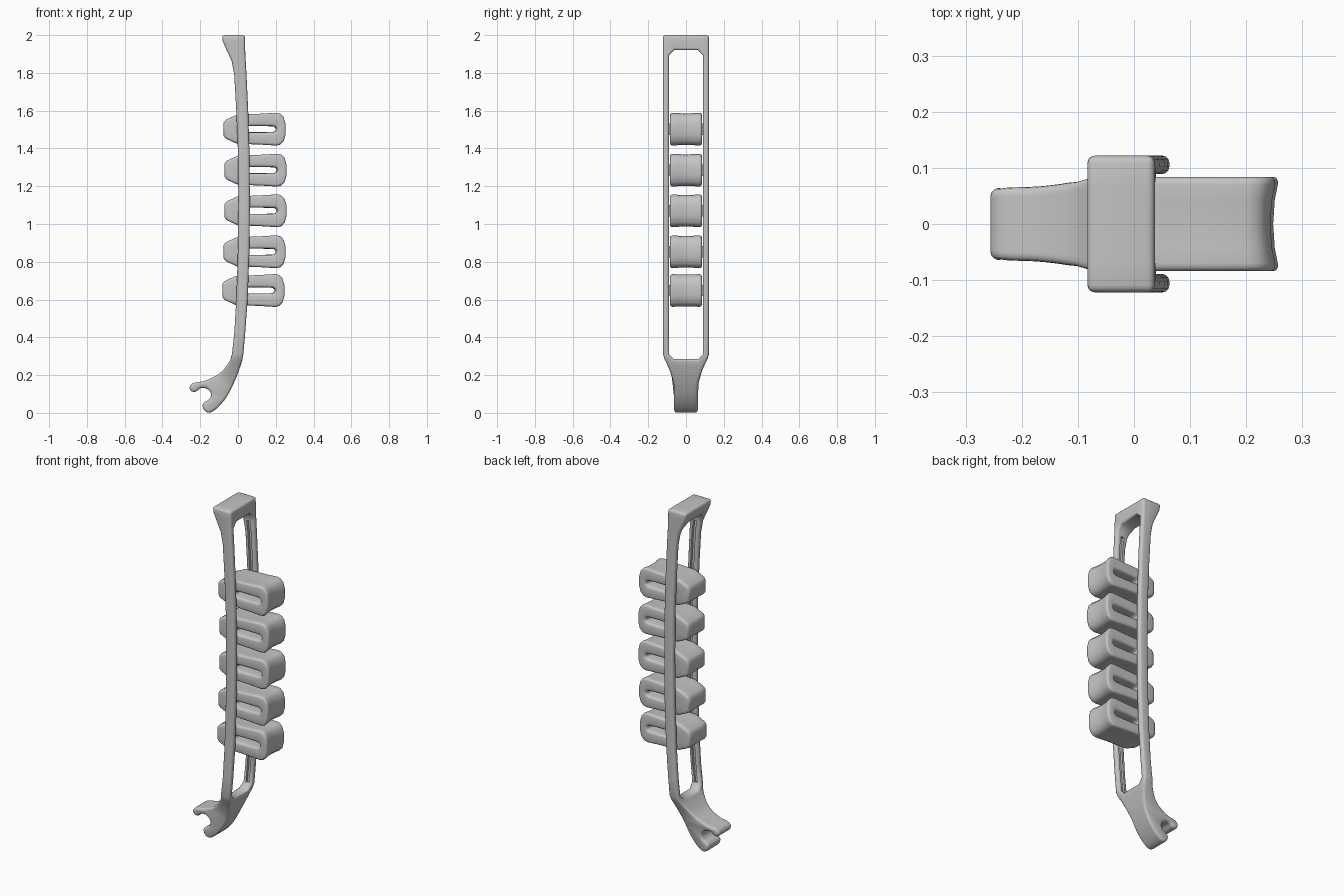
import bpy, bmesh, math
from mathutils import Vector

if "Cube" in bpy.data.objects:
    bpy.data.objects.remove(bpy.data.objects["Cube"], do_unlink=True)

grey = bpy.data.materials.new("plain grey")
grey.use_nodes = True
grey.diffuse_color = (0.55, 0.55, 0.55, 1)
grey.node_tree.nodes["Principled BSDF"].inputs["Base Color"].default_value = (0.55, 0.55, 0.55, 1)


def build(name, cells, place):
    """Join prisms: each cell is a side-view polygon plus the y columns it fills."""
    bm = bmesh.new()
    verts, faces = {}, {}

    def key(p, col):
        k = (round(p[0], 5), round(p[1], 5), col)
        if k not in verts:
            verts[k] = bm.verts.new(place(p, col))
        return k

    def face(keys):
        tag = frozenset(keys)
        if tag in faces:
            faces[tag] = None          # shared by two cells, so interior
        else:
            faces[tag] = keys

    for poly, cols in cells:
        for c in cols:
            face([key(p, c) for p in poly])
            face([key(p, c + 1) for p in poly])
            for p, q in zip(poly, poly[1:] + poly[:1]):
                face([key(p, c), key(q, c), key(q, c + 1), key(p, c + 1)])
    for keys in faces.values():
        if keys:
            bm.faces.new([verts[k] for k in keys])
    bmesh.ops.delete(bm, geom=[v for v in bm.verts if not v.link_faces], context='VERTS')
    bmesh.ops.recalc_face_normals(bm, faces=bm.faces)
    mesh = bpy.data.meshes.new(name)
    bm.to_mesh(mesh)
    bm.free()
    mesh.materials.append(grey)
    ob = bpy.data.objects.new(name, mesh)
    bpy.context.collection.objects.link(ob)
    return ob


def add_bevel(ob, width):
    m = ob.modifiers.new("rounded edges", 'BEVEL')
    m.width, m.segments = width, 3
    m.limit_method, m.angle_limit = 'ANGLE', math.radians(55)
    m.use_clamp_overlap = False


def bake(ob):
    dg = bpy.context.evaluated_depsgraph_get()
    mesh = bpy.data.meshes.new_from_object(ob.evaluated_get(dg))
    ob.modifiers.clear()
    ob.data = mesh
    bpy.ops.object.select_all(action='DESELECT')
    ob.select_set(True)
    bpy.context.view_layer.objects.active = ob
    bpy.ops.object.shade_smooth_by_angle(angle=math.radians(50))


def spline(pts, steps=3):
    """Smooth curve through the points."""
    out = []
    v = [Vector(p) for p in [pts[0]] + pts + [pts[-1]]]
    for a, b, c, d in zip(v, v[1:], v[2:], v[3:]):
        for i in range(steps):
            t = i / steps
            out.append(tuple(0.5 * (2 * b + (c - a) * t + (2 * a - 5 * b + 4 * c - d) * t * t
                                    + (3 * b - a - 3 * c + d) * t ** 3)))
    return out + [pts[-1]]


# Frame: curved bar with a long window, ending in an open hook
TOP, BOTTOM = 1.92, 0.285
rows = [(2, -.085, .037), (1.965, -.08, .037), (TOP, -.06, .038), (1.895, -.048, .039),
        (1.86, -.033, .041), (1.79, -.02, .045), (1.6, -.009, .054), (1.4, -.001, .06),
        (1.13, .002, .063), (.85, -.001, .06), (.6, -.009, .051), (.42, -.02, .038),
        (.31, -.032, .028), (BOTTOM, -.038, .024)]
stations = [((l, z), (r, z)) for z, l, r in rows]
stations += [((-.053, .26), (.014, .25)), ((-.08, .225), (-.004, .2)), ((-.11, .2), (-.025, .15))]
hook = [(-.11, .2), (-.15, .18), (-.185, .167), (-.225, .161), (-.248, .15), (-.256, .132),
        (-.245, .114), (-.222, .113), (-.2, .13), (-.17, .13), (-.148, .113), (-.143, .09),
        (-.155, .07), (-.178, .056), (-.188, .04), (-.18, .016), (-.16, .002),
        (-.135, .007), (-.1, .035), (-.06, .085), (-.025, .15)]


def half_width(z):
    t = min(max((z - .13) / .17, 0), 1)
    return .062 + .06 * t ** 1.6


def place_frame(p, col):
    x, z = p
    w = half_width(z)
    inner = .064 if z >= TOP or abs(z - BOTTOM) < .001 else .73 * w
    return x, (-w, -inner, inner, w)[col], z


cells = []
for (a, b), (c, d) in zip(stations, stations[1:]):
    in_window = a[1] <= TOP and c[1] >= BOTTOM
    cells.append(([a, b, d, c], (0, 2) if in_window else (0, 1, 2)))
cells.append((spline(hook), (0, 1, 2)))
frame = build("frame", cells, place_frame)
add_bevel(frame, .013)

# Guide grooves along the inner faces of both rails
mids = [((l + r) / 2, z) for z, l, r in rows if .3 < z < 1.87]
groove_cells = [([(x - .01, z), (x + .01, z), (u + .01, w), (u - .01, w)], (0,))
                for (x, z), (u, w) in zip(mids, mids[1:])]
cutter = build("groove_cutter", groove_cells, lambda p, c: (p[0], (-.103, .103)[c], p[1]))
cutter.hide_render = True
cut = frame.modifiers.new("grooves", 'BOOLEAN')
cut.operation, cut.solver, cut.object = 'DIFFERENCE', 'EXACT', cutter
bake(frame)
bpy.data.objects.remove(cutter, do_unlink=True)

# Sliding clips: slotted loops with a tapered nose and slightly hollow outer faces
outer = [(-.08, .035), (-.07, .05), (-.01, .078), (.05, .08), (.12, .083), (.2, .088),
         (.222, .083), (.24, .065), (.25, .03)]
slot = [(.03, .004), (.033, .009), (.04, .014), (.05, .017), (.12, .017), (.18, .016),
        (.19, .014), (.197, .009), (.2, .004)]
outer, slot = [pts + [(x, -z) for x, z in reversed(pts)] for pts in (outer, slot)]
ring = [([outer[i - 1], outer[i], slot[i], slot[i - 1]], range(4)) for i in range(len(outer))]
tab = [(.016, -.03), (.034, -.03), (.034, .03), (.016, .03)]
HALF = .084


def place_clip(p, col):
    side = col / 2 - 1
    hollow = 1 - side * side
    x, z = p
    return x + .004 - .011 * hollow * max(0, (x - .15) / .1), HALF * side, z * (1 - .05 * hollow)


for n, (shift, height) in enumerate([(0, 1.502), (.005, 1.285), (.005, 1.07), (0, .853), (-.006, .648)]):
    clip = build(f"clip_{n + 1}", ring, place_clip)
    add_bevel(clip, .014)
    bake(clip)
    clip.location = (shift, 0, height)
    # Small tabs that run in the grooves
    for label, s in (("left", 1), ("right", -1)):
        guide = build(f"guide_tab_{n + 1}_{label}", [(tab, (0,))],
                      lambda p, c: (p[0], s * (.076, .101)[c], p[1]))
        guide.location = (shift, 0, height)
